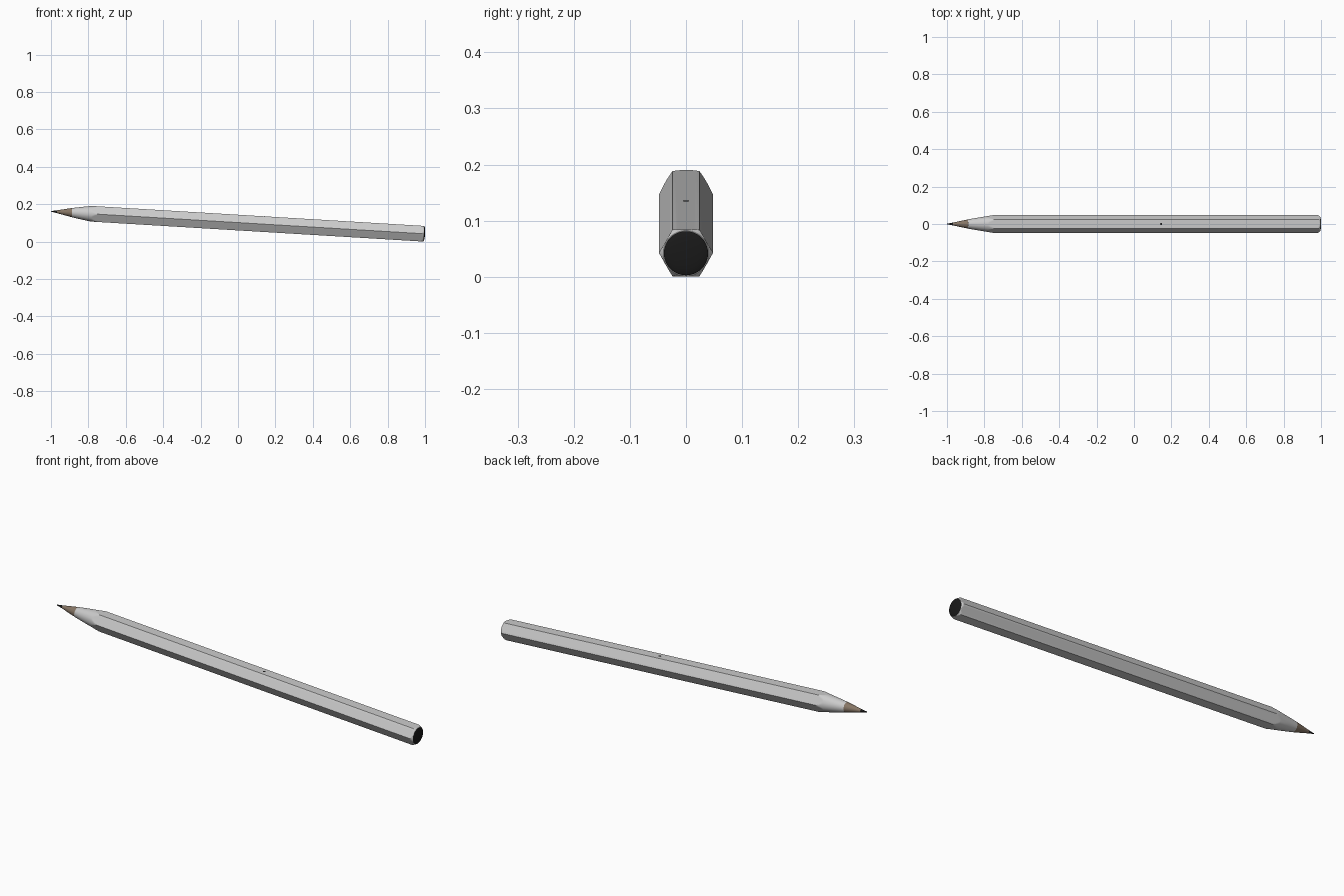
import bpy, bmesh, math
from mathutils import Matrix, Vector

if "Cube" in bpy.data.objects:
    bpy.data.objects.remove(bpy.data.objects["Cube"])

N = 72                       # samples round the axis
HEX_R = 0.0483               # hexagon corner radius
APOTHEM = HEX_R * math.cos(math.pi / 6)
TILT = math.asin(0.0600)
PLACE = Matrix.Translation((0.994, 0, APOTHEM)) @ Matrix.Rotation(TILT, 4, 'Y')


def material(name, rgb):
    m = bpy.data.materials.new(name)
    m.diffuse_color = (*rgb, 1)
    m.use_nodes = True
    m.node_tree.nodes["Principled BSDF"].inputs["Base Color"].default_value = m.diffuse_color
    return m


def hex_radius(a):
    # distance from the axis to a hexagon with flat top and bottom
    local = (a % (math.pi / 3)) - math.pi / 6
    return APOTHEM / math.cos(local)


def loft(name, profile, hexagonal=False, mat=None):
    # profile: (distance from rear end, radius); hexagonal clips to the barrel
    bm = bmesh.new()
    rings = []
    for s, r in profile:
        ring = []
        for i in range(N):
            a = 2 * math.pi * i / N
            rr = min(r, hex_radius(a)) if hexagonal else r
            ring.append(bm.verts.new((-s, rr * math.cos(a), rr * math.sin(a))))
        rings.append(ring)
    for p, q in zip(rings, rings[1:]):
        for i in range(N):
            j = (i + 1) % N
            bm.faces.new((p[i], p[j], q[j], q[i]))
    bm.faces.new(rings[0])
    bm.faces.new(rings[-1])
    bmesh.ops.recalc_face_normals(bm, faces=bm.faces)
    me = bpy.data.meshes.new(name)
    bm.to_mesh(me)
    bm.free()
    ob = bpy.data.objects.new(name, me)
    bpy.context.collection.objects.link(ob)
    ob.matrix_world = PLACE
    if mat:
        me.materials.append(mat)
    bpy.ops.object.select_all(action='DESELECT')
    ob.select_set(True)
    bpy.context.view_layer.objects.active = ob
    bpy.ops.object.shade_smooth_by_angle(angle=math.radians(20))
    return ob


black = material("black", (0.01, 0.01, 0.01))
brown = material("brown", (0.24, 0.18, 0.13))

# hexagonal barrel: chamfered rear, cone-sharpened front with scalloped facets
barrel = [(0, 0.0405), (0.004, 0.0432), (0.008, 0.0460), (0.012, 0.0490)]
for k in range(9):
    t = k / 8
    barrel.append((1.745 + 0.036 * t, 0.0485 - 0.0065 * t))
barrel += [(1.83, 0.0342), (1.885, 0.0247)]
loft("barrel", barrel, hexagonal=True)

# nib section and dark point
loft("nib_cone", [(1.885, 0.0245), (1.925, 0.0163), (1.965, 0.0075)], mat=brown)
loft("nib_point", [(1.965, 0.0075), (1.985, 0.0038), (1.995, 0.0022), (1.9975, 0.0008)], mat=black)

# domed rear cap
cap = [(0.002, 0.0393)]
for k in range(6):
    a = math.radians(15 * k)
    cap.append((-0.006 * math.sin(a), 0.0393 * math.cos(a)))
cap.append((-0.006, 0.002))
loft("rear_cap", cap, mat=black)

# small indicator dot on the top face
bpy.ops.mesh.primitive_cylinder_add(vertices=24, radius=0.006, depth=0.002)
dot = bpy.context.object
dot.name = "indicator_dot"
dot.matrix_world = PLACE @ Matrix.Translation((-0.853, 0, APOTHEM - 0.0005))
dot.data.materials.append(black)
